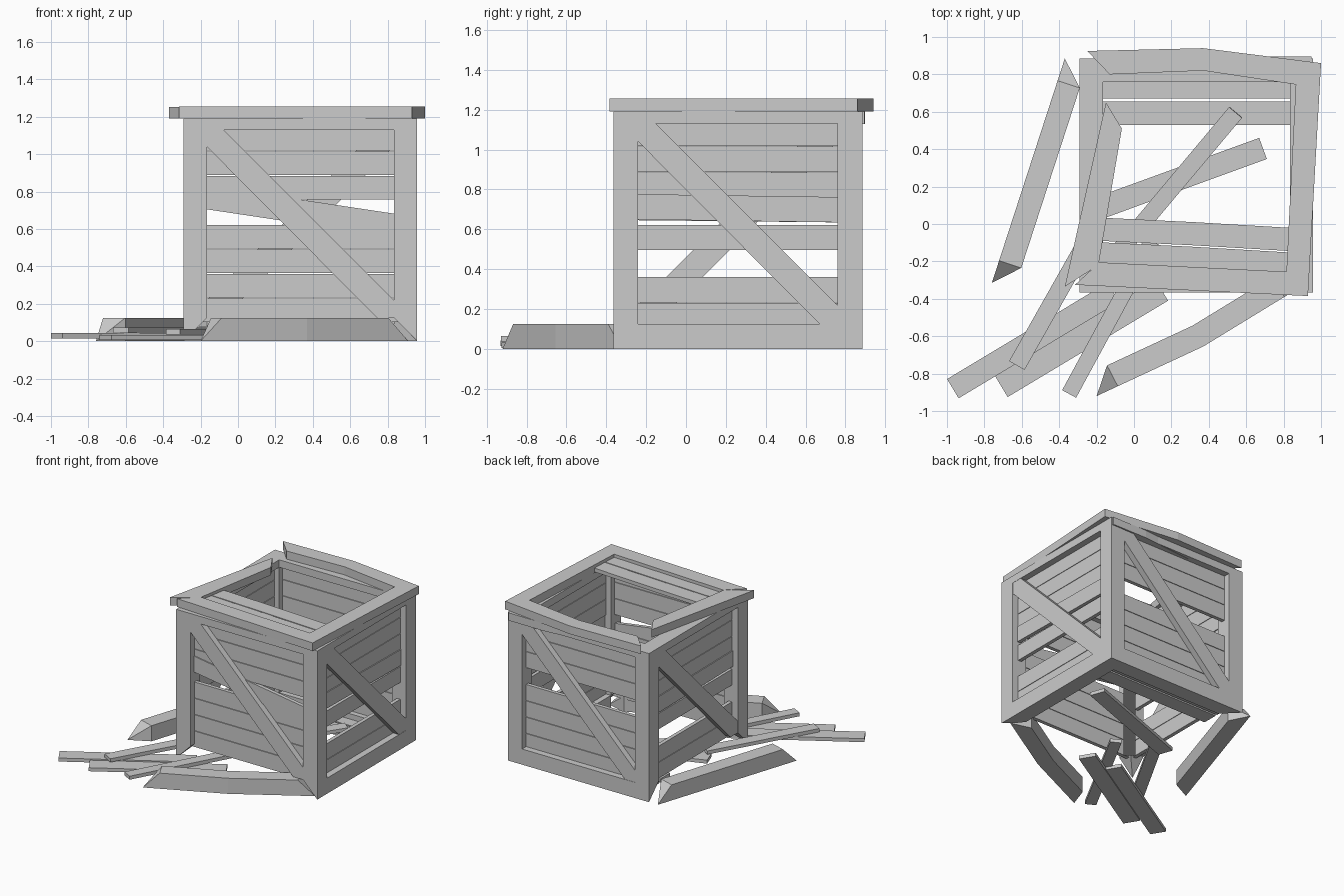
import bpy, bmesh
from mathutils import Vector, Matrix

if "Cube" in bpy.data.objects:
    bpy.data.objects.remove(bpy.data.objects["Cube"])

CX, CY, H, W = 0.333, 0.26, 0.625, 0.125   # crate centre, half size, beam width
TOP = 1.19
FLAT = Matrix(((1, 0, 0, 0), (0, 0, 1, 0), (0, 1, 0, 0), (0, 0, 0, 1)))


def finish(name, bm):
    bmesh.ops.recalc_face_normals(bm, faces=bm.faces)
    me = bpy.data.meshes.new(name)
    bm.to_mesh(me)
    bm.free()
    ob = bpy.data.objects.new(name, me)
    bpy.context.collection.objects.link(ob)
    return ob


def prism(name, pts, d0, d1, m=FLAT):
    """Extrude outline (u, v) from depth d0 to d1, placed by m acting on (u, depth, v)."""
    bm = bmesh.new()
    a, b = [[bm.verts.new(m @ Vector((u, d, v))) for u, v in pts] for d in (d0, d1)]
    bm.faces.new(a)
    bm.faces.new(b)
    for i in range(len(pts)):
        j = (i + 1) % len(pts)
        bm.faces.new((a[i], a[j], b[j], b[i]))
    return finish(name, bm)


def beam(name, path, b, c, mitre=(True, True)):
    """Square beam; path is its outermost edge, b and c point inward. Three-way mitred ends."""
    path = [Vector(p) for p in path]
    b, c = Vector(b) * W, Vector(c) * W
    bm = bmesh.new()
    rings = []
    for i, p in enumerate(path):
        off = Vector()
        if i == 0 and mitre[0]:
            off = (path[1] - p).normalized() * W
        if i == len(path) - 1 and mitre[1]:
            off = (path[-2] - p).normalized() * W
        rings.append([bm.verts.new(q) for q in (p, p + b + off, p + b + c + off, p + c + off)])
    for r, s in zip(rings, rings[1:]):
        for i in range(4):
            j = (i + 1) % 4
            bm.faces.new((r[i], r[j], s[j], s[i]))
    for r in (rings[0], rings[-1]):
        bm.faces.new((r[0], r[1], r[2]))
        bm.faces.new((r[0], r[2], r[3]))
    return finish(name, bm)


def board(name, x, y, angle, z, width, length=1.0, tilt=0.0, thick=0.028):
    """Loose board lying on the ground."""
    l, w = length / 2, width / 2
    m = (Matrix.Translation((x, y, z)) @ Matrix.Rotation(angle * 0.0174533, 4, 'Z')
         @ Matrix.Rotation(tilt, 4, 'Y') @ FLAT)
    return prism(name, [(-l, -w), (l, -w), (l, w), (-l, w)], 0, thick, m)


X0, X1, Y0, Y1 = CX - H, CX + H, CY - H, CY + H

# corner posts with pointed mitred feet
for n, x, y in (("front_left", X0, Y0), ("front_right", X1, Y0), ("back_left", X0, Y1), ("back_right", X1, Y1)):
    sx, sy = (1 if x < CX else -1), (1 if y < CY else -1)
    beam(n + "_post", [(x, y, 0), (x, y, TOP)], (sx, 0, 0), (0, sy, 0), (True, False))

# bottom beams still in place
beam("right_bottom_beam", [(X1, Y0, 0), (X1, Y1, 0)], (-1, 0, 0), (0, 0, 1))
beam("back_bottom_beam", [(X0, Y1, 0), (X1, Y1, 0)], (0, -1, 0), (0, 0, 1))

# bottom beams broken off and lying on the ground
beam("fallen_front_beam", [(-0.2, -0.92, 0), (0.37, -0.655, 0), (0.91, -0.325, 0)],
     (-0.46, 0.89, 0), (0, 0, 1))
beam("fallen_left_beam", [(-0.76, -0.315, 0), (-0.37, 0.885, 0)], (0.95, -0.31, 0), (0, 0, 1))

# four sides: top rail, diagonal brace, planks (some missing, some slipped)
missing = {"front": (), "right": (2,), "back": (4,), "left": (2,)}
slipped = {"front": {4: (0.088, -0.08)}, "right": {4: (0.024, 0.008)}, "left": {4: (0.008, 0.02)}}
for k, side in enumerate(("front", "right", "back", "left")):
    m = (Matrix.Translation((CX, CY, 0)) @ Matrix.Rotation(k * 1.5707963, 4, 'Z')
         @ Matrix.Translation((0, -H, 0)))
    i = H - W
    prism(side + "_top_rail", [(-i, 1.13), (i, 1.13), (i, TOP), (-i, TOP)], 0, W, m)
    prism(side + "_brace", [(-i, 1.04), (-i, 1.13), (-i + .09, 1.13), (i, .22), (i, .125), (i - .09, .125)],
          0.002, 0.05, m)
    for s in range(8):
        if s in missing[side]:
            continue
        a, b = slipped.get(side, {}).get(s, (0, 0))
        d = 0.052 if a == b else 0.044
        z0, z1 = 0.102 + 0.131 * s, 0.229 + 0.131 * s
        prism(f"{side}_plank_{s}", [(-.56, z0 + a), (.56, z0 + b), (.56, z1 + b), (-.56, z1 + a)],
              d, d + 0.03, m)

# slightly sprung strip behind the back rail
prism("back_sprung_strip", [(0.2, Y1 - .03), (X1 - .01, Y1 - .03), (X1 - .01, Y1 + .01), (0.64, Y1 + .012)],
      1.128, TOP)

# top frame pieces, knocked out of line
prism("top_frame_back", [(-.25, .925), (.37, .94), (1.0, .86), (.87, .745), (.37, .82), (-.13, .8)], TOP, 1.255)
prism("top_frame_right", [(1.0, .86), (.93, -.385), (.815, -.255), (.865, .745)], TOP, 1.255)
prism("top_frame_front", [(-.315, -.325), (.93, -.385), (.815, -.255), (-.185, -.205)], TOP, 1.255)
prism("top_frame_left", [(-.15, .65), (-.065, .51), (-.19, -.22), (-.37, -.335)], TOP, 1.253)

# remaining top planks
for s, w in enumerate((.124, .124, .075)):
    y = 0.035 - 0.132 * s
    prism(f"top_plank_{s}", [(-.2, y), (.32, y - .025), (.86, y - .057), (.86, y - .057 - w),
                             (.32, y - .025 - w), (-.2, y - w)], 1.2, 1.23)

# floor planks still in place
for s, y in enumerate((0.53, 0.67)):
    prism(f"floor_plank_{s}", [(-.23, y), (.89, y), (.89, y + .125), (-.23, y + .125)], 0.052, 0.082)

# loose boards inside and in front of the crate
board("loose_board_a", -0.54, -0.623, 31, 0.015, 0.12)
board("loose_board_b", -0.28, -0.612, 31, 0.005, 0.13)
board("loose_board_c", -0.405, -0.365, 60.5, 0.045, 0.095, 0.9)
board("loose_board_d", -0.125, -0.50, 61.5, 0.036, 0.085, 0.93)
board("loose_board_e", 0.223, 0.215, 50, 0.06, 0.09, 1.0, -0.06)
board("loose_board_f", 0.22, 0.233, 20, 0.01, 0.12)
